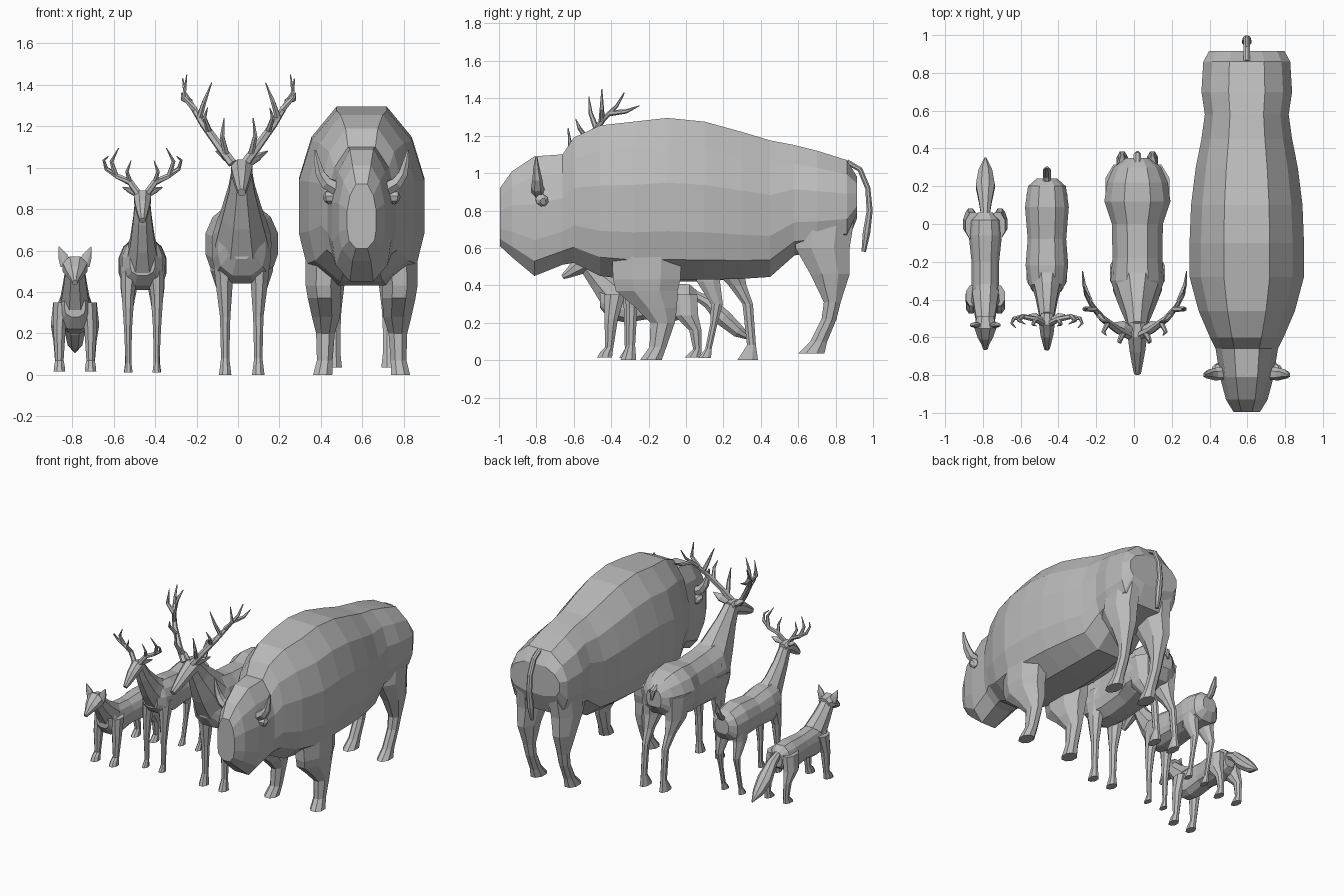
import bpy, bmesh, math
from mathutils import Vector

grey = bpy.data.materials.new("stone_grey")
grey.diffuse_color = (0.5, 0.5, 0.5, 1)


def polygon(n):
    k = 1 / math.cos(math.pi / n)
    return [(k * math.cos((i + .5) * 2 * math.pi / n), k * math.sin((i + .5) * 2 * math.pi / n)) for i in range(n)]


HALF = [(.4, 1), (.8, .66), (1, .2), (1, -.4), (.88, -.75), (.4, -1)]
BODY = HALF + [(-u, v) for u, v in reversed(HALF)]
OCT, HEX = polygon(8), polygon(6)


def loft(name, rows, axis=None, profile=OCT):
    """Skin rings (x, y, z, half width, half height) along a path; axis fixes the ring plane."""
    bm = bmesh.new()
    pts = [Vector(r[:3]) for r in rows]
    rings = []
    for i, r in enumerate(rows):
        t = Vector(axis) if axis else (pts[min(i + 1, len(pts) - 1)] - pts[max(i - 1, 0)]).normalized()
        side = Vector((1, 0, 0))
        side = (side - t * side.dot(t)).normalized()
        up = side.cross(t)
        rings.append([bm.verts.new(pts[i] + side * u * r[3] + up * v * r[4]) for u, v in profile])
    n = len(profile)
    for a, b in zip(rings, rings[1:]):
        for j in range(n):
            k = (j + 1) % n
            bm.faces.new((a[j], a[k], b[k], b[j]))
    bm.faces.new(rings[0])
    bm.faces.new(rings[-1])
    bmesh.ops.recalc_face_normals(bm, faces=bm.faces)
    me = bpy.data.meshes.new(name)
    bm.to_mesh(me)
    bm.free()
    me.materials.append(grey)
    ob = bpy.data.objects.new(name, me)
    bpy.context.collection.objects.link(ob)
    return ob


def body(name, cx, rows):
    """Trunk from rows (y, top, bottom, half width)."""
    loft(name, [(cx, y, (t + b) / 2, w, (t - b) / 2) for y, t, b, w in rows], (0, 1, 0), BODY)


def spine(name, cx, rows):
    """Neck, head or tail from rows (y, z, half width, half height)."""
    loft(name, [(cx,) + r for r in rows])


def pair(name, cx, rows, axis=None, profile=OCT):
    for s, label in ((1, "left"), (-1, "right")):
        loft(f"{name}_{label}", [(cx + s * r[0],) + tuple(r[1:]) for r in rows], axis, profile)


def legs(name, cx, rows):
    pair(name, cx, rows, (0, 0, 1))


def branch(name, cx, pts, r0):
    """Tapering antler beam, tine or horn."""
    n = len(pts) - 1
    rows = [p + ((r0 * (1 - .85 * (i / n) ** 1.5),) * 2) for i, p in enumerate(pts)]
    pair(name, cx, rows, None, HEX)


# Bison
B = .597
body("bison_body", B, [
    (-.995, .92, .61, .07), (-.93, 1.01, .55, .11), (-.81, 1.09, .45, .142), (-.66, 1.1, .51, .165),
    (-.6, 1.19, .52, .195), (-.46, 1.255, .45, .255), (-.28, 1.275, .43, .303), (-.1, 1.295, .43, .303),
    (.1, 1.275, .43, .295), (.3, 1.22, .435, .27), (.45, 1.175, .445, .24), (.58, 1.15, .56, .222),
    (.7, 1.12, .58, .24), (.86, 1.07, .62, .23), (.915, .98, .76, .2)])
legs("bison_front_leg", B, [
    (.17, -.21, .66, .1, .19), (.185, -.21, .43, .085, .18), (.18, -.21, .37, .08, .165),
    (.172, -.158, .28, .068, .11), (.175, -.125, .2, .045, .065), (.178, -.15, .07, .038, .045),
    (.188, -.188, 0, .046, .058)])
legs("bison_hind_leg", B, [
    (.13, .75, .82, .09, .16), (.14, .73, .6, .085, .145), (.145, .77, .46, .065, .105),
    (.14, .782, .31, .042, .045), (.138, .765, .22, .036, .04), (.138, .71, .1, .036, .045),
    (.14, .67, .035, .045, .07)])
spine("bison_tail", B, [(.86, 1.06, .016, .014), (.93, 1.02, .018, .014), (.972, .92, .018, .014),
                        (.982, .8, .02, .016), (.965, .68, .024, .02), (.95, .58, .012, .012)])
branch("bison_horn", B, [(.12, -.79, .9), (.17, -.795, .925), (.2, -.795, .97), (.215, -.8, 1.03),
                         (.225, -.8, 1.085)], .032)
pair("bison_ear", B, [(.12, -.78, .86, .025, .025), (.165, -.77, .855, .035, .03), (.18, -.765, .85, .015, .015)])

# Stag
S = .018
body("stag_body", S, [
    (.35, .73, .6, .06), (.3, .79, .53, .125), (.22, .815, .5, .16), (.12, .82, .48, .175), (0, .8, .46, .135),
    (-.18, .81, .44, .132), (-.3, .83, .44, .142), (-.38, .83, .48, .115), (-.43, .78, .56, .06)])
spine("stag_neck", S, [(-.3, .66, .13, .16), (-.4, .78, .095, .125), (-.49, .9, .062, .085), (-.56, 1., .045, .055)])
spine("stag_head", S, [(-.52, 1., .04, .035), (-.58, .99, .052, .052), (-.66, .95, .042, .045),
                       (-.74, .905, .028, .032), (-.79, .88, .018, .02)])
spine("stag_tail", S, [(.32, .74, .02, .02), (.365, .72, .02, .018), (.38, .66, .008, .008)])
legs("stag_front_leg", S, [
    (.085, -.26, .64, .06, .1), (.085, -.28, .45, .042, .058), (.08, -.29, .28, .025, .03),
    (.08, -.295, .08, .02, .023), (.08, -.308, 0, .03, .042)])
legs("stag_hind_leg", S, [
    (.095, .19, .68, .075, .125), (.09, .22, .5, .06, .085), (.085, .275, .4, .032, .048),
    (.08, .33, .3, .022, .028), (.08, .35, .08, .02, .024), (.08, .33, 0, .03, .055)])
pair("stag_ear", S, [(.035, -.56, 1.02, .015, .02), (.075, -.54, 1.05, .016, .028), (.125, -.525, 1.08, .003, .004)])
A = .003
branch("stag_antler_beam", A, [(.03, -.59, 1.02), (.09, -.56, 1.1), (.17, -.5, 1.21), (.22, -.44, 1.29),
                               (.26, -.37, 1.36), (.27, -.33, 1.43)], .02)
branch("stag_antler_top_tine", A, [(.21, -.45, 1.28), (.265, -.45, 1.34), (.25, -.45, 1.45)], .015)
branch("stag_antler_inner_tine", A, [(.19, -.48, 1.24), (.165, -.51, 1.32), (.13, -.52, 1.41)], .014)
branch("stag_antler_back_tine", A, [(.235, -.41, 1.32), (.268, -.32, 1.33), (.275, -.25, 1.36)], .014)
branch("stag_antler_brow_tine", A, [(.06, -.575, 1.06), (.08, -.62, 1.15), (.07, -.63, 1.24)], .015)
branch("stag_antler_middle_tine", A, [(.14, -.52, 1.17), (.165, -.57, 1.24), (.15, -.59, 1.29)], .013)

# Deer
D = -.461
body("deer_body", D, [
    (.24, .6, .49, .055), (.2, .64, .43, .1), (.09, .66, .42, .116), (-.08, .64, .42, .102),
    (-.22, .66, .41, .113), (-.32, .66, .43, .098), (-.37, .62, .48, .06)])
spine("deer_neck", D, [(-.28, .55, .085, .11), (-.37, .64, .06, .08), (-.45, .75, .045, .055), (-.5, .84, .036, .04)])
spine("deer_head", D, [(-.47, .85, .03, .028), (-.52, .85, .042, .042), (-.58, .81, .034, .037),
                       (-.63, .768, .022, .025), (-.66, .745, .014, .016)])
spine("deer_tail", D, [(.2, .58, .022, .018), (.255, .615, .022, .016), (.285, .67, .02, .015), (.3, .73, .006, .006)])
legs("deer_front_leg", D, [
    (.062, -.27, .53, .045, .07), (.07, -.3, .38, .03, .036), (.07, -.31, .22, .019, .021),
    (.068, -.31, .06, .014, .017), (.068, -.325, .012, .02, .032)])
legs("deer_hind_leg", D, [
    (.06, .12, .56, .048, .09), (.066, .12, .42, .04, .062), (.07, .165, .3, .021, .032),
    (.07, .15, .2, .015, .019), (.07, .12, .06, .014, .017), (.07, .1, .012, .02, .034)])
pair("deer_ear", D, [(.03, -.505, .87, .01, .012), (.06, -.49, .89, .012, .02), (.095, -.48, .905, .003, .003)])
branch("deer_antler_beam", D, [(.02, -.525, .875), (.06, -.505, .93), (.125, -.49, .96), (.175, -.5, .995),
                               (.187, -.525, 1.035), (.165, -.55, 1.055)], .015)
branch("deer_antler_front_tine", D, [(.06, -.505, .93), (.075, -.53, .98), (.055, -.54, 1.035)], .011)
branch("deer_antler_tall_tine", D, [(.13, -.49, .965), (.15, -.51, 1.03), (.115, -.53, 1.095)], .012)

# Fox
F = -.787
body("fox_body", F, [
    (.06, .37, .26, .04), (.02, .405, .23, .08), (-.06, .41, .21, .088), (-.2, .4, .22, .073),
    (-.32, .41, .2, .073), (-.41, .42, .22, .078), (-.46, .4, .28, .05)])
spine("fox_neck", F, [(-.38, .35, .07, .09), (-.46, .43, .057, .062), (-.53, .51, .045, .045)])
spine("fox_head", F, [(-.49, .515, .042, .04), (-.54, .52, .06, .052), (-.59, .49, .042, .04),
                      (-.63, .462, .022, .024), (-.66, .445, .012, .013)])
pair("fox_ear", F, [(.042, -.535, .53, .03, .016), (.06, -.535, .575, .022, .012), (.078, -.54, .618, .003, .003)])
spine("fox_tail", F, [(.03, .36, .02, .02), (.12, .31, .034, .033), (.2, .225, .05, .045),
                      (.28, .155, .036, .035), (.35, .11, .005, .005)])
legs("fox_front_leg", F, [
    (.068, -.38, .35, .035, .055), (.075, -.4, .22, .03, .036), (.075, -.41, .07, .02, .022),
    (.075, -.425, .045, .025, .033), (.075, -.435, .015, .028, .04)])
legs("fox_hind_leg", F, [
    (.065, -.01, .35, .04, .07), (.075, 0, .24, .042, .065), (.08, .05, .16, .024, .033),
    (.076, .06, .06, .02, .022), (.076, .038, .015, .026, .043)])
